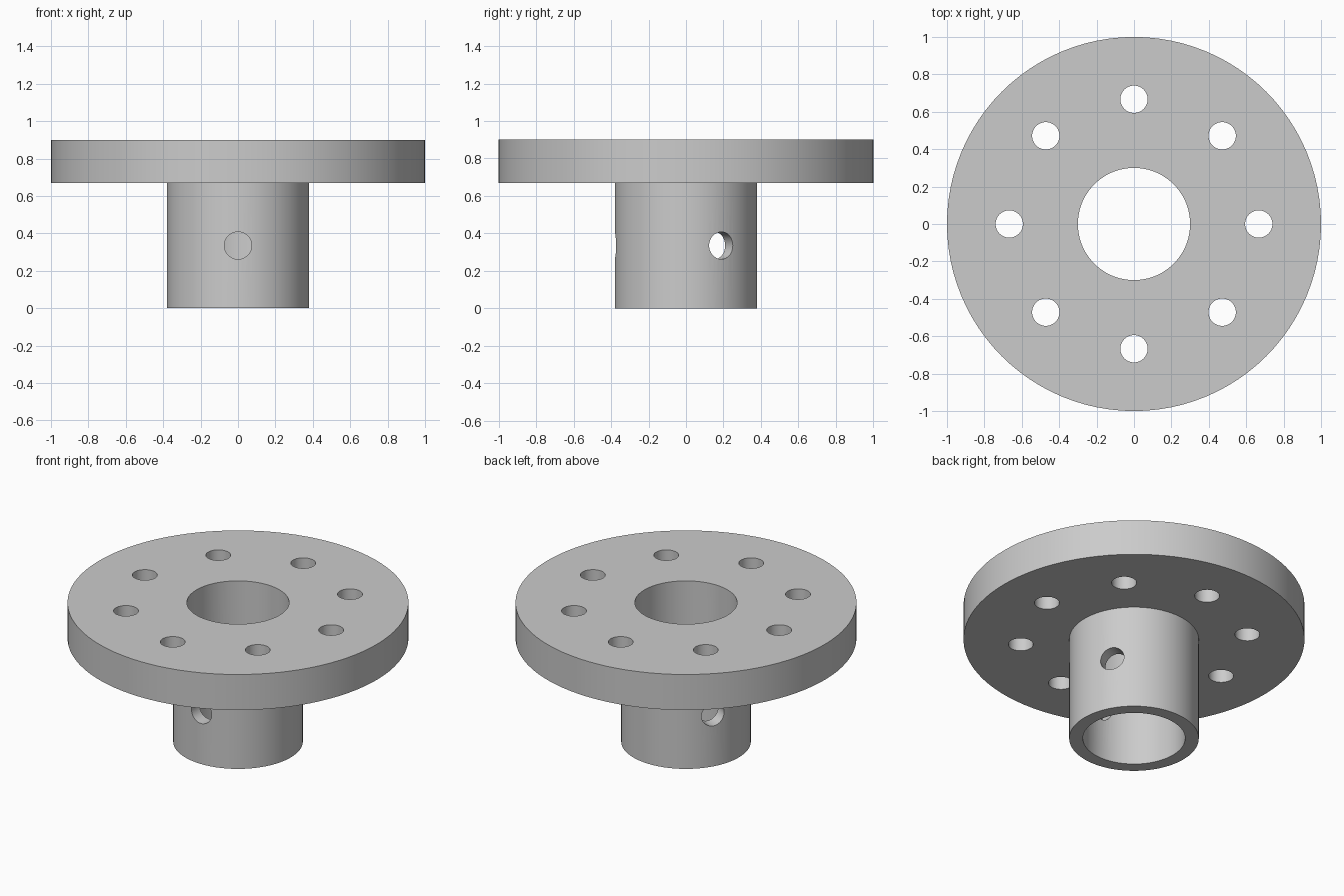
import bpy
import bmesh
from math import cos, sin, tau, radians
from mathutils import Matrix, Vector

cube = bpy.data.objects.get("Cube")
if cube:
    bpy.data.objects.remove(cube, do_unlink=True)

# Main dimensions
BORE_R, HUB_R, FLANGE_R = 0.30, 0.38, 1.0
FLANGE_Z, TOP_Z = 0.67, 0.90
HOLE_R, BOLT_CIRCLE_R, SCREW_Z = 0.073, 0.667, 0.335
SEGMENTS = 96

metal = bpy.data.materials.new("plain_grey")
metal.use_nodes = True
grey = (0.6, 0.6, 0.6, 1.0)
metal.diffuse_color = grey
metal.node_tree.nodes["Principled BSDF"].inputs["Base Color"].default_value = grey


def make_object(name, bm):
    bmesh.ops.recalc_face_normals(bm, faces=bm.faces)
    mesh = bpy.data.meshes.new(name)
    bm.to_mesh(mesh)
    bm.free()
    mesh.materials.append(metal)
    obj = bpy.data.objects.new(name, mesh)
    bpy.context.collection.objects.link(obj)
    return obj


def lathe(name, profile):
    """Revolve a closed (radius, height) outline around z."""
    bm = bmesh.new()
    rings = []
    for i in range(SEGMENTS):
        a = tau * i / SEGMENTS
        rings.append([bm.verts.new((r * cos(a), r * sin(a), z)) for r, z in profile])
    n = len(profile)
    for i, ring in enumerate(rings):
        after = rings[(i + 1) % SEGMENTS]
        for j in range(n):
            k = (j + 1) % n
            bm.faces.new((ring[j], after[j], after[k], ring[k]))
    return make_object(name, bm)


def add_drill(bm, centre, direction, length):
    turn = Vector((0, 0, 1)).rotation_difference(direction).to_matrix().to_4x4()
    bmesh.ops.create_cone(bm, cap_ends=True, segments=48, radius1=HOLE_R,
                          radius2=HOLE_R, depth=length,
                          matrix=Matrix.Translation(centre) @ turn)


# Hub tube and flange as one turned body
body = lathe("flanged_hub", [
    (BORE_R, 0), (HUB_R, 0), (HUB_R, FLANGE_Z),
    (FLANGE_R, FLANGE_Z), (FLANGE_R, TOP_Z), (BORE_R, TOP_Z)])

# Eight bolt holes through the flange
drills = bmesh.new()
for i in range(8):
    a = tau * i / 8
    centre = Vector((BOLT_CIRCLE_R * cos(a), BOLT_CIRCLE_R * sin(a), (FLANGE_Z + TOP_Z) / 2))
    add_drill(drills, centre, Vector((0, 0, 1)), 0.5)

# Three radial set-screw holes through the hub wall, one facing the front
for angle in (-90, 30, 150):
    a = radians(angle)
    out = Vector((cos(a), sin(a), 0))
    add_drill(drills, out * (BORE_R + HUB_R) / 2 + Vector((0, 0, SCREW_Z)), out, 0.3)

cutter = make_object("hole_cutter", drills)
cutter.hide_render = True

cut = body.modifiers.new("holes", "BOOLEAN")
cut.operation = "DIFFERENCE"
cut.solver = "EXACT"
cut.object = cutter

bpy.ops.object.select_all(action="DESELECT")
body.select_set(True)
bpy.context.view_layer.objects.active = body
bpy.ops.object.modifier_apply(modifier=cut.name)
bpy.data.objects.remove(cutter, do_unlink=True)
bpy.ops.object.shade_smooth_by_angle(angle=radians(30))
